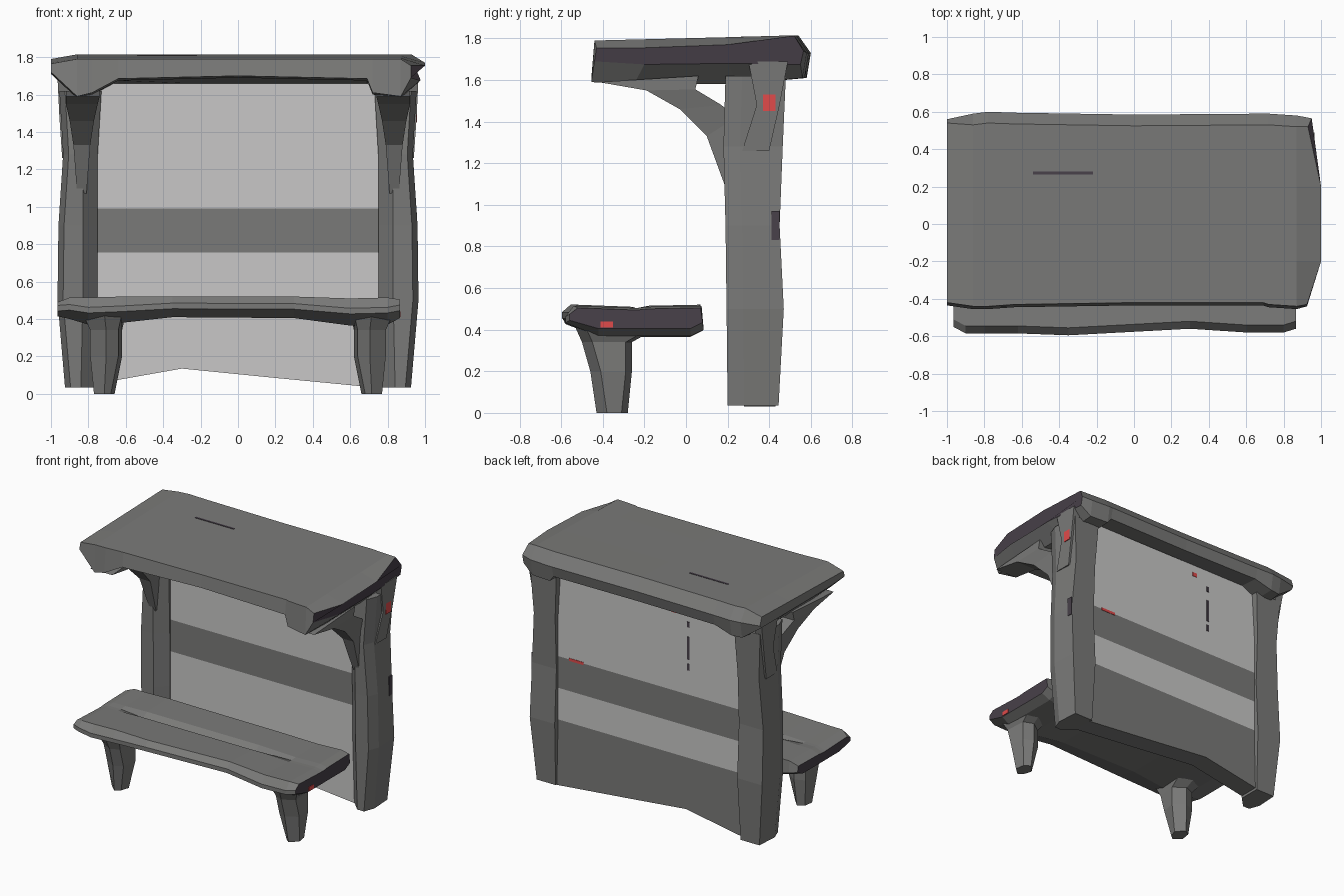
import bpy, bmesh


def mat(name, col):
    m = bpy.data.materials.new(name)
    m.diffuse_color = (*col, 1)
    return m


GREY = mat("weathered grey", (0.195, 0.195, 0.19))
LIGHT = mat("pale panel", (0.58, 0.575, 0.57))
DARK = mat("dark plum", (0.065, 0.052, 0.068))
RED = mat("red mark", (0.75, 0.07, 0.07))


def finish(bm, name, *mats):
    bmesh.ops.recalc_face_normals(bm, faces=bm.faces)
    me = bpy.data.meshes.new(name)
    bm.to_mesh(me)
    bm.free()
    for m in mats:
        me.materials.append(m)
    ob = bpy.data.objects.new(name, me)
    bpy.context.collection.objects.link(ob)
    return ob


def loft(name, rings, mats=(GREY,), caps=(0, 0)):
    """Skin a list of equal-length point rings and close both ends."""
    bm = bmesh.new()
    rows = [[bm.verts.new(p) for p in r] for r in rings]
    n = len(rows[0])
    for a, b in zip(rows, rows[1:]):
        for i in range(n):
            j = (i + 1) % n
            bm.faces.new((a[i], a[j], b[j], b[i]))
    for row, idx in ((rows[0], caps[0]), (rows[-1], caps[1])):
        bm.faces.new(row).material_index = idx
    return finish(bm, name, *mats)


def box(name, lo, hi, m):
    return loft(name, [[(lo[0], lo[1], z), (hi[0], lo[1], z), (hi[0], hi[1], z), (lo[0], hi[1], z)]
                       for z in (lo[2], hi[2])], (m,))


# roof: sections along x, deeper over the posts; the bowed, undercut right end is dark
roof = []
for x, yf, yb, top, bot in ((-1.0, -0.43, 0.56, 1.785, 1.71), (-0.86, -0.45, 0.59, 1.81, 1.58),
                            (-0.78, -0.45, 0.60, 1.81, 1.60), (-0.64, -0.44, 0.595, 1.81, 1.675),
                            (0.0, -0.43, 0.585, 1.81, 1.69), (0.69, -0.43, 0.59, 1.81, 1.675),
                            (0.72, -0.44, 0.59, 1.81, 1.60), (0.87, -0.45, 0.58, 1.81, 1.58)):
    back = bot if x == -1.0 else min(max(bot, 1.61), 1.65)
    roof.append([(x, yf + 0.01, top - 0.02), (x, yf - 0.005, bot + 0.01), (x, yf + 0.2, bot),
                 (x, 0.25, bot), (x, yb - 0.02, back), (x, yb, 1.73),
                 (x, yb - (0.02 if x == -1.0 else 0.06), top + 0.005),
                 (x, 0.2, top - 0.004), (x, -0.2, top - 0.014)])
roof.append([(0.925, -0.43, 1.755), (0.925, -0.44, 1.69), (0.975, -0.2, 1.675), (0.975, 0.2, 1.68),
             (0.95, 0.55, 1.675), (0.95, 0.565, 1.74), (0.93, 0.52, 1.813),
             (1.0, 0.2, 1.77), (1.0, -0.2, 1.755)])
loft("roof", roof, (GREY, DARK), (0, 1))
box("roof_seam", (-0.54, 0.264, 1.797), (-0.22, 0.280, 1.8105), DARK).scale.z = 1.0

for s, side in ((-1, "left"), (1, "right")):
    # post: tapered column with a bevelled inner front edge
    rings = []
    for z, xi, xo, yf, yb in ((0.035, 0.76, 0.925, 0.20, 0.445), (0.5, 0.75, 0.965, 0.195, 0.47),
                              (0.9, 0.75, 0.96, 0.19, 0.45), (1.28, 0.75, 0.935, 0.18, 0.465),
                              (1.62, 0.73, 0.955, 0.19, 0.48)):
        rings.append([(s * x, y, z) for x, y in ((xi + 0.08, yf), (xo - 0.03, yf), (xo, yf + 0.08),
                                                 (xo - 0.01, yb), (xi, yb), (xi, yf + 0.08))])
    loft(side + "_post", rings)

    # forward bracket: curved strut that flares upward, with a gap under the roof
    path = ((0.195, 1.07, 0.28, 1.12, 0.81, 0.86), (0.10, 1.33, 0.24, 1.42, 0.79, 0.88),
            (-0.03, 1.46, 0.17, 1.48, 0.77, 0.90), (-0.19, 1.55, 0.045, 1.555, 0.75, 0.92),
            (-0.42, 1.59, 0.06, 1.62, 0.74, 0.92))
    loft(side + "_bracket", [[(s * x0, ya, za), (s * x1, ya, za), (s * x1, yb, zb), (s * x0, yb, zb)]
                             for ya, za, yb, zb, x0, x1 in path])

    # small outward brace between post and roof end
    loft(side + "_brace", [[(s * x0, y0, z), (s * x1, y0, z), (s * x1, y1, z), (s * x0, y1, z)]
                           for z, x0, x1, y0, y1 in ((1.26, 0.90, 0.94, 0.27, 0.40),
                                                     (1.48, 0.92, 0.955, 0.34, 0.45),
                                                     (1.69, 0.90, 0.965, 0.30, 0.49))])

# back wall: painted bands by height; the lowest band is pale only in front
bm = bmesh.new()
cols = ((-0.78, 0.05), (-0.3, 0.135), (0.2, 0.085), (0.77, 0.03))
bands = ((0.52, 0, 1), (0.755, 0, 0), (0.99, 1, 1), (1.66, 0, 0))
grids = []
for y in (0.28, 0.43):
    g = [[bm.verts.new((x, y, z)) for z in [zb] + [b[0] for b in bands]] for x, zb in cols]
    grids.append(g)
    for i in range(3):
        for j, b in enumerate(bands):
            f = bm.faces.new((g[i][j], g[i + 1][j], g[i + 1][j + 1], g[i][j + 1]))
            f.material_index = b[1] if y < 0.4 else b[2]
for i in range(3):
    for j in (0, -1):
        f = bm.faces.new((grids[0][i][j], grids[0][i + 1][j], grids[1][i + 1][j], grids[1][i][j]))
        f.material_index = 1
finish(bm, "back_panel", LIGHT, GREY)

# bench seat: sections along x with a shallow groove between the planks, dark ends
seat = []
for x, top, bot, yf, yb, g in ((-0.965, 0.49, 0.415, -0.55, 0.07, 0), (-0.90, 0.515, 0.40, -0.585, 0.08, 0),
                               (-0.80, 0.515, 0.37, -0.585, 0.08, 0), (-0.62, 0.52, 0.38, -0.585, 0.08, 0.02),
                               (-0.35, 0.52, 0.41, -0.595, 0.075, 0.03), (0.30, 0.52, 0.405, -0.56, 0.07, 0.03),
                               (0.60, 0.51, 0.365, -0.58, 0.08, 0), (0.80, 0.515, 0.37, -0.58, 0.085, 0),
                               (0.865, 0.505, 0.405, -0.56, 0.08, 0)):
    mid = (top + bot) / 2
    seat.append([(x, yf, mid - 0.01), (x, yf, mid + 0.02), (x, yf + 0.04, top), (x, -0.26, top - 0.01),
                 (x, -0.23, top - 0.01 - g), (x, -0.18, top - 0.005), (x, yb - 0.01, top),
                 (x, yb, bot + 0.03), (x, yb - 0.06, bot), (x, -0.42, bot)])
loft("seat", seat, (GREY, DARK), (1, 1))

# bench legs: faceted, tapering to the ground
for s, side in ((-1, "left"), (1, "right")):
    rings = []
    for z, x0, x1, yf, yb in ((0.0, 0.66, 0.77, -0.43, -0.28), (0.2, 0.62, 0.79, -0.46, -0.26),
                              (0.34, 0.62, 0.79, -0.50, -0.26), (0.43, 0.60, 0.83, -0.54, -0.10)):
        xm = (x0 + x1) / 2
        rings.append([(s * x, y, z) for x, y in ((x0 + 0.02, yf + 0.03), (xm, yf), (x1, yf + 0.05),
                                                 (x1 - 0.01, yb - 0.03), (xm, yb), (x0, yb - 0.06))])
    loft(side + "_bench_leg", rings)

# small red scuffs, dark knots and scratches
box("post_red_mark", (0.949, 0.37, 1.45), (0.958, 0.43, 1.53), RED)
box("seat_red_mark", (0.860, -0.41, 0.41), (0.869, -0.35, 0.44), RED)
box("panel_red_mark", (0.54, 0.425, 0.98), (0.66, 0.433, 1.0), RED)
box("panel_red_spot", (-0.22, 0.425, 1.57), (-0.18, 0.433, 1.60), RED)
box("post_dark_knot", (0.948, 0.41, 0.83), (0.956, 0.45, 0.97), DARK)
for i, (z0, z1) in enumerate(((1.17, 1.22), (1.25, 1.42), (1.49, 1.53))):
    box(f"panel_scratch_{i + 1}", (-0.33, 0.425, z0), (-0.31, 0.433, z1), DARK)
